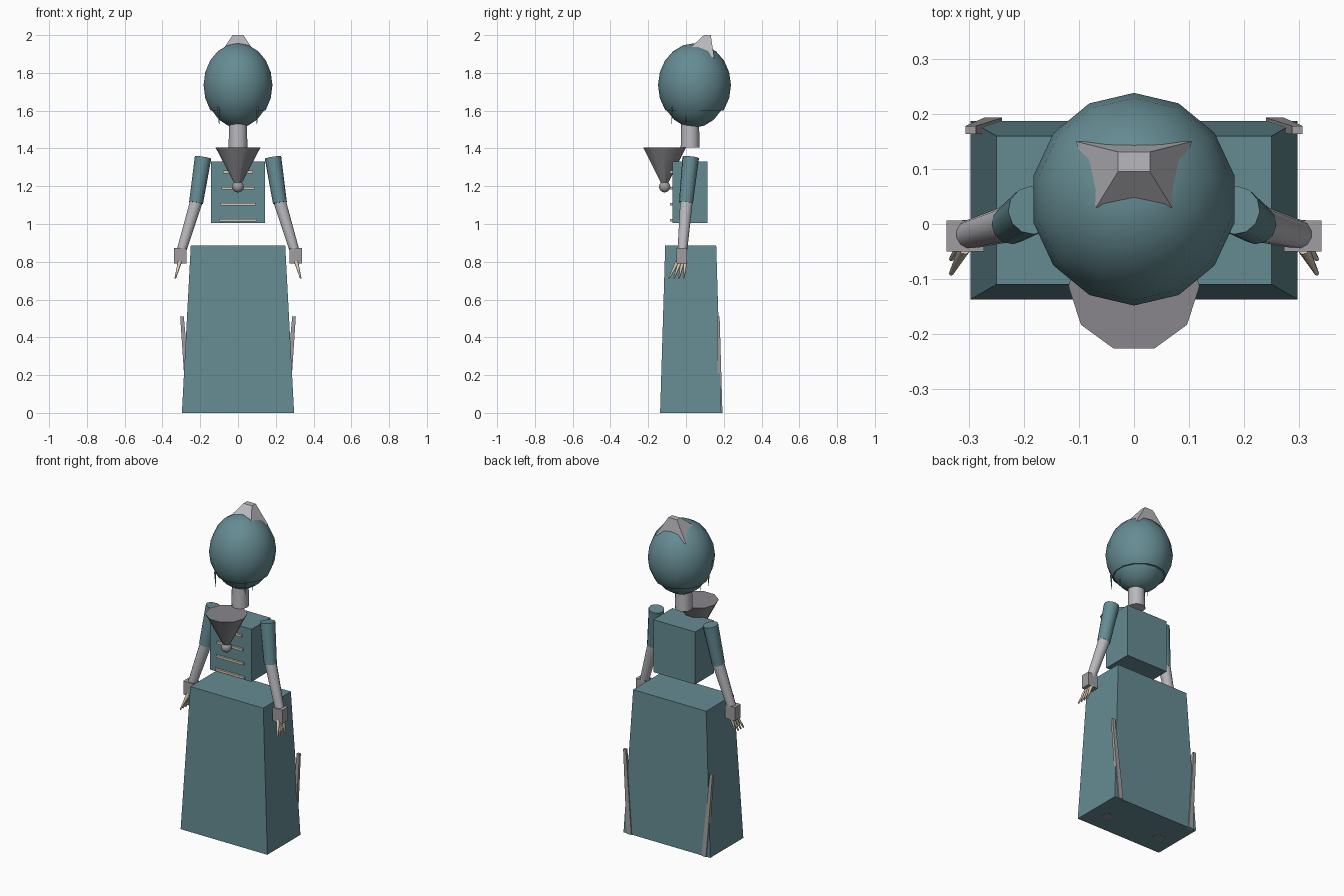
import bpy, bmesh, math
from mathutils import Vector, Matrix

old = bpy.data.objects.get("Cube")
if old:
    bpy.data.objects.remove(old, do_unlink=True)


def material(name, r, g, b):
    m = bpy.data.materials.new(name)
    m.use_nodes = True
    col = (r, g, b, 1)
    m.diffuse_color = col
    m.node_tree.nodes["Principled BSDF"].inputs["Base Color"].default_value = col
    return m


TEAL = material("teal", 0.13, 0.26, 0.29)
PALE = material("pale_grey", 0.48, 0.48, 0.51)
MID = material("mid_grey", 0.35, 0.34, 0.35)
DARK = material("dark_grey", 0.25, 0.24, 0.26)
CREAM = material("cream", 0.65, 0.57, 0.45)


def finish(name, bm, mat, smooth=False):
    bmesh.ops.recalc_face_normals(bm, faces=bm.faces)
    me = bpy.data.meshes.new(name)
    bm.to_mesh(me)
    bm.free()
    me.materials.append(mat)
    ob = bpy.data.objects.new(name, me)
    bpy.context.collection.objects.link(ob)
    if smooth:
        bpy.ops.object.select_all(action='DESELECT')
        ob.select_set(True)
        bpy.context.view_layer.objects.active = ob
        bpy.ops.object.shade_smooth_by_angle(angle=math.radians(45))
    return ob


def loft(name, low, high, mat):
    """Solid between two four-cornered rings."""
    bm = bmesh.new()
    a = [bm.verts.new(p) for p in low]
    b = [bm.verts.new(p) for p in high]
    bm.faces.new(a)
    bm.faces.new(b)
    for i in range(4):
        j = (i + 1) % 4
        bm.faces.new((a[i], a[j], b[j], b[i]))
    return finish(name, bm, mat)


def rect(x0, x1, y0, y1, z):
    return [(x0, y0, z), (x1, y0, z), (x1, y1, z), (x0, y1, z)]


def box(name, x0, x1, y0, y1, z0, z1, mat):
    return loft(name, rect(x0, x1, y0, y1, z0), rect(x0, x1, y0, y1, z1), mat)


def rod(name, p, q, r1, r2, mat, sides=12, turn=0):
    """Tapered cylinder from p to q."""
    p, q = Vector(p), Vector(q)
    d = q - p
    bm = bmesh.new()
    rot = d.to_track_quat('Z', 'Y').to_matrix().to_4x4()
    bmesh.ops.create_cone(bm, cap_ends=True, segments=sides, radius1=r1, radius2=r2,
                          depth=d.length,
                          matrix=Matrix.Translation((p + q) / 2) @ rot @ Matrix.Rotation(turn, 4, 'Z'))
    return finish(name, bm, mat, True)


def ball(name, centre, size, mat, sides=14, rings=10, cut=None):
    bm = bmesh.new()
    bmesh.ops.create_uvsphere(bm, u_segments=sides, v_segments=rings, radius=1,
                              matrix=Matrix.Translation(centre) @ Matrix.Diagonal((*size, 1)))
    if cut:
        bmesh.ops.bisect_plane(bm, geom=bm.verts[:] + bm.edges[:] + bm.faces[:],
                               plane_co=(0, 0, cut), plane_no=(0, 0, 1), clear_inner=True)
        rim = [e for e in bm.edges if e.is_boundary]
        bmesh.ops.contextual_create(bm, geom=rim)
    return finish(name, bm, mat, True)


# Skirt and bodice
loft("skirt", rect(-0.297, 0.297, -0.137, 0.187, 0), rect(-0.25, 0.25, -0.11, 0.16, 0.885), TEAL)
box("bodice", -0.143, 0.143, -0.072, 0.115, 1.005, 1.33, TEAL)

# Braid bars across the chest
for i, (z, w) in enumerate([(1.02, 0.1), (1.105, 0.092), (1.19, 0.088), (1.275, 0.08)]):
    box(f"chest_bar_{i}", -w, w, -0.084, -0.07, z - 0.007, z + 0.007, CREAM)

# Neck, head and hair cap
rod("neck", (0, 0.022, 1.405), (0, 0.022, 1.54), 0.05, 0.047, PALE)
ball("head", (0, 0.042, 1.73), (0.175, 0.178, 0.22), TEAL)
ball("hair_cap", (0, 0.045, 1.735), (0.187, 0.193, 0.222), TEAL, cut=1.6)

# Crest on top of the head
loft("crest",
     [(-0.069, 0.03, 1.94), (0.069, 0.03, 1.94), (0.105, 0.15, 1.878), (-0.105, 0.15, 1.878)],
     rect(-0.029, 0.029, 0.095, 0.131, 2.0), PALE)

# Collar cone with a bead at its tip
rod("collar_cone", (0, -0.113, 1.19), (0, -0.113, 1.405), 0.006, 0.119, DARK, 10, math.pi / 2)
ball("cone_bead", (0, -0.113, 1.197), (0.03, 0.03, 0.03), MID, 12, 8)

for side, s in (("left", 1), ("right", -1)):
    # Arm
    rod(side + "_sleeve", (s * 0.185, 0.025, 1.352), (s * 0.222, 0.0, 1.112), 0.044, 0.037, TEAL)
    rod(side + "_forearm", (s * 0.222, 0.002, 1.115), (s * 0.302, -0.02, 0.85), 0.034, 0.026, PALE)
    hx = sorted((s * 0.272, s * 0.34))
    box(side + "_hand", *hx, -0.05, 0.006, 0.79, 0.873, MID)

    # Fingers fan out below the hand
    for i in range(4):
        y = -0.045 + i * 0.014
        rod(f"{side}_finger_{i}", (s * 0.308, y, 0.8), (s * 0.332, -0.09 + i * 0.026, 0.712),
            0.011, 0.004, CREAM, 8)

    # Hanging hair strands
    for i, y in enumerate((-0.075, 0.0)):
        rod(f"{side}_strand_{i}", (s * 0.105, y, 1.62), (s * 0.1, y, 1.53), 0.006, 0.001, TEAL, 6)

    # Rear slat leaning outward, and foot under the skirt
    bx = sorted((s * 0.24, s * 0.272))
    tx = sorted((s * 0.287, s * 0.306))
    loft(side + "_rear_slat", rect(*bx, 0.168, 0.193, 0.0), rect(*tx, 0.163, 0.178, 0.51), MID)
    fx = sorted((s * 0.155, s * 0.215))
    box(side + "_foot", *fx, -0.03, 0.02, -0.001, 0.03, DARK)
